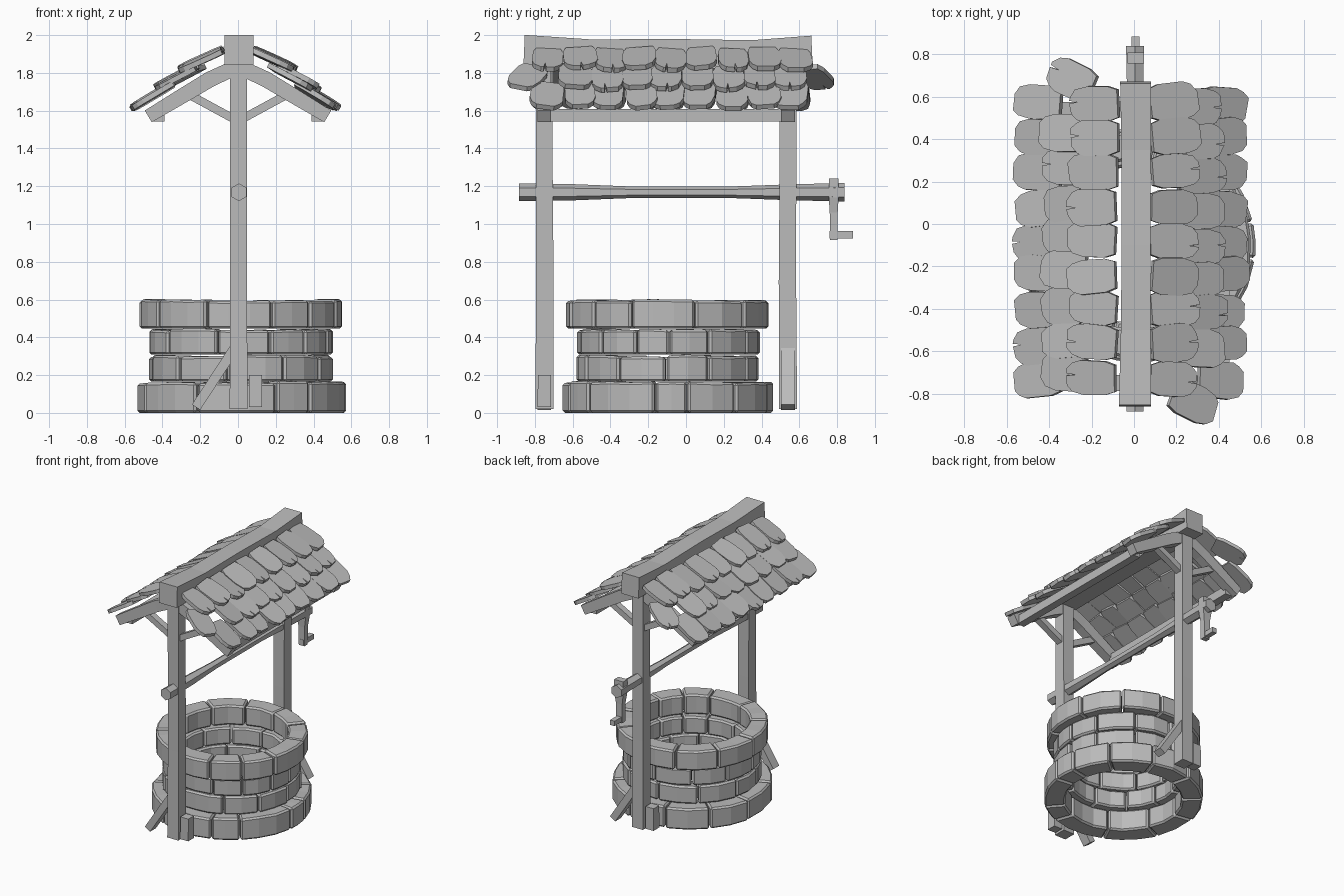
import bpy, bmesh, math, random
from mathutils import Vector, Matrix

if "Cube" in bpy.data.objects:
    bpy.data.objects.remove(bpy.data.objects["Cube"])

random.seed(4)
R = random.uniform
CY = -0.105                      # y of the half-turn symmetry axis

grey = bpy.data.materials.new("plain grey")
grey.diffuse_color = (0.5, 0.5, 0.5, 1)
grey.use_nodes = True
grey.node_tree.nodes["Principled BSDF"].inputs["Base Color"].default_value = grey.diffuse_color


def finish(bm, name):
    bmesh.ops.recalc_face_normals(bm, faces=bm.faces[:])
    me = bpy.data.meshes.new(name)
    bm.to_mesh(me)
    bm.free()
    me.materials.append(grey)
    ob = bpy.data.objects.new(name, me)
    bpy.context.collection.objects.link(ob)
    return ob


def turn(p, s):
    """s = -1 gives the point half-turned around the well axis."""
    return Vector((s * p[0], CY + s * (p[1] - CY), p[2]))


def sweep(name, path, side, s=1, sides=4):
    """Beam along path of (point, half width, half height); side = width axis."""
    bm = bmesh.new()
    pts = [turn(p, s) for p, w, h in path]
    side = Vector(side)
    rings = []
    for i, (p, w, h) in enumerate(path):
        t = (pts[min(i + 1, len(pts) - 1)] - pts[max(i - 1, 0)]).normalized()
        up = side.cross(t).normalized()
        if sides == 4:
            offs = [(w, h), (-w, h), (-w, -h), (w, -h)]
        else:
            offs = [(w * math.sin(a), h * math.cos(a))
                    for a in (2 * math.pi * k / sides for k in range(sides))]
        rings.append([bm.verts.new(pts[i] + side * a + up * b) for a, b in offs])
    for r0, r1 in zip(rings, rings[1:]):
        for k in range(sides):
            j = (k + 1) % sides
            bm.faces.new((r0[k], r0[j], r1[j], r1[k]))
    bm.faces.new(rings[0])
    bm.faces.new(rings[-1])
    return finish(bm, name)


# Stone courses: arc-shaped blocks with chamfered edges
def course(name, seams, r_in, r_out, z0, z1, cx=0.015, cy=-0.097):
    out = bmesh.new()
    for a0, a1 in zip(seams, seams[1:] + [seams[0] + 360]):
        gap = 0.45
        n = max(2, round((a1 - a0) / 14))
        bm = bmesh.new()
        dr, dz = R(-0.006, 0.002), R(-0.006, 0.004)
        rings = []
        for i in range(n + 1):
            a = math.radians(a0 + gap + (a1 - a0 - 2 * gap) * i / n)
            ro, ri = r_out + dr + R(-.004, .004), r_in + R(-.005, .005)
            zt = z1 + dz + R(-.003, .003)
            rings.append([bm.verts.new((cx + r * math.cos(a), cy + r * math.sin(a), z))
                          for r, z in ((ri, z0), (ro, z0), (ro, zt), (ri, zt))])
        for r0, r1 in zip(rings, rings[1:]):
            for k in range(4):
                j = (k + 1) % 4
                bm.faces.new((r0[k], r0[j], r1[j], r1[k]))
        bm.faces.new(rings[0])
        bm.faces.new(rings[-1])
        bmesh.ops.recalc_face_normals(bm, faces=bm.faces[:])
        sharp = [e for e in bm.edges if e.calc_face_angle() > 0.8]
        bmesh.ops.bevel(bm, geom=sharp, offset=0.012, segments=1,
                        affect='EDGES', clamp_overlap=True)
        tmp = bpy.data.meshes.new("tmp")
        bm.to_mesh(tmp)
        bm.free()
        out.from_mesh(tmp)
        bpy.data.meshes.remove(tmp)
    return finish(out, name)


course("base_course", [-115, -70, -49, -7, 11, 40, 72, 105, 138, 170, 205],
       0.41, 0.56, 0.0, 0.163)
course("lower_course", [-133, -99, -62, -32, -1, 27, 60, 95, 130, 165, 195],
       0.375, 0.487, 0.166, 0.303)
course("upper_course", [-143, -105, -71, -46, -20, 1, 27, 60, 92, 125, 155, 185],
       0.375, 0.487, 0.308, 0.442)
course("rim_course", [-110, -72, -47, -21, 16, 49, 80, 112, 145, 178, 214],
       0.40, 0.536, 0.446, 0.596)

X, Y = (1, 0, 0), (0, 1, 0)

# Timber at each end: everything repeats with a half turn
for s, end in ((1, "front"), (-1, "back")):
    py = -0.75
    sweep(end + "_post", [((.003 * s, py, 0.02), .047, .048), ((.003 * s, py + .003, .7), .045, .046),
                          ((.003 * s, py, 1.3), .045, .044), ((.003 * s, py, 1.87), .046, .045)], X, s)
    sweep(end + "_foot_strut", [((-.222, py, .03), .036, .026),
                                ((-.02, py, .34), .036, .026)], Y, s)
    sweep(end + "_foot_block", [((.092, py, .03), .034, .036),
                                ((.092, py, .2), .034, .034)], X, s)
    for m, lr in ((1, "right"), (-1, "left")):
        sweep(f"{end}_{lr}_rafter",
              [((m * .0, py, 1.835), .038, .04), ((m * .15, py, 1.765), .036, .042),
               ((m * .3, py, 1.675), .036, .04), ((m * .475, py, 1.57), .036, .036)], Y, s)
        sweep(f"{end}_{lr}_brace",
              [((m * .02, py, 1.555), .025, .022), ((m * .25, py, 1.68), .025, .022)], Y, s)

# Ridge beam, sagging in the middle
sweep("ridge_beam", [((.005, -.857, 1.922), .076, .079), ((.008, -.5, 1.907), .07, .07),
                     ((.01, -.1, 1.91), .068, .07), ((.01, .35, 1.903), .069, .07),
                     ((.008, .667, 1.918), .073, .079)], X)
# Eave purlins
for m, lr in ((1, "right"), (-1, "left")):
    sweep(lr + "_purlin", [((m * .42, -.73, 1.575), .03, .033),
                           ((m * .42, .53, 1.575), .03, .033)], X)

# Winding axle, crank and grip
sweep("axle", [((.005, y, 1.168), r, r) for y, r in
               ((-.885, .047), (-.6, .043), (-.3, .031), (.25, .031), (.55, .042), (.84, .049))],
      X, 1, 6)
sweep("crank_arm", [((.008, .782, .915), .024, .02), ((.008, .782, 1.06), .026, .021),
                    ((.008, .782, 1.14), .038, .026), ((.008, .782, 1.24), .038, .026)], X)
sweep("crank_grip", [((.008, .76, .943), .019, .019), ((.008, .885, .943), .019, .019)], X)


# Shingles: round-ended boards, some split at the lower edge
def shingle(bm, origin, down, w, length, spin, s):
    nrm = Vector(Y).cross(down)
    nrm = nrm if nrm.z > 0 else -nrm
    rot = Matrix.Rotation(spin, 3, nrm)
    roll = Matrix.Rotation(R(-.1, .1), 3, down)
    d, u, nrm = rot @ down, roll @ rot @ Vector(Y), roll @ nrm
    k1, k2 = R(.6, .75), R(.6, .75)
    shape = [(-w * .8, 0), (w * .8, 0), (w, .2 * length), (w * 1.03, k1 * length),
             (w * .85, .87 * length), (R(.4, .6) * w, length * R(.96, 1))]
    if R(0, 1) < .35:
        c = R(-.25, .25) * w
        shape += [(c + .006, length), (c, .8 * length), (c - .006, length)]
    shape += [(R(-.6, -.4) * w, length * R(.96, 1.01)), (-w * .87, .87 * length),
              (-w * 1.03, k2 * length), (-w, .2 * length)]
    lo, hi = [], []
    for a, b in shape:
        p = origin + u * a + d * b
        lo.append(bm.verts.new(turn(p, s)))
        hi.append(bm.verts.new(turn(p + nrm * .027, s)))
    n = len(shape)
    bm.faces.new(lo)
    bm.faces.new(hi)
    for i in range(n):
        j = (i + 1) % n
        bm.faces.new((lo[i], lo[j], hi[j], hi[i]))


# rows: upper edge x, z; lower edge x, z; sideways offset
rows = [(.075, 1.905, .30, 1.803, 0), (.2, 1.815, .42, 1.7, .02),
        (.305, 1.728, .523, 1.598, 0)]
for s, lr in ((1, "right"), (-1, "left")):
    bm = bmesh.new()
    for ri, (x0, z0, x1, z1, off) in enumerate(rows):
        down = Vector((x1 - x0, 0, z1 - z0))
        length = down.length
        down.normalize()
        for i in range(9):
            stray = ri == 1 and i == 0
            y = -.729 + .162 * i - off + (-.045 if stray else 0)
            if s < 0:
                y -= .05
            shift = .0 if s > 0 else .015 * ri
            o = Vector((x0 + shift + R(-.008, .008) - .03 * stray, y, z0 + (i % 2) * .008))
            shingle(bm, o, down, R(.078, .088), length * R(.95, 1.03),
                    (-.4 if stray else R(-.09, .09)), s)
    finish(bm, lr + "_shingles")
